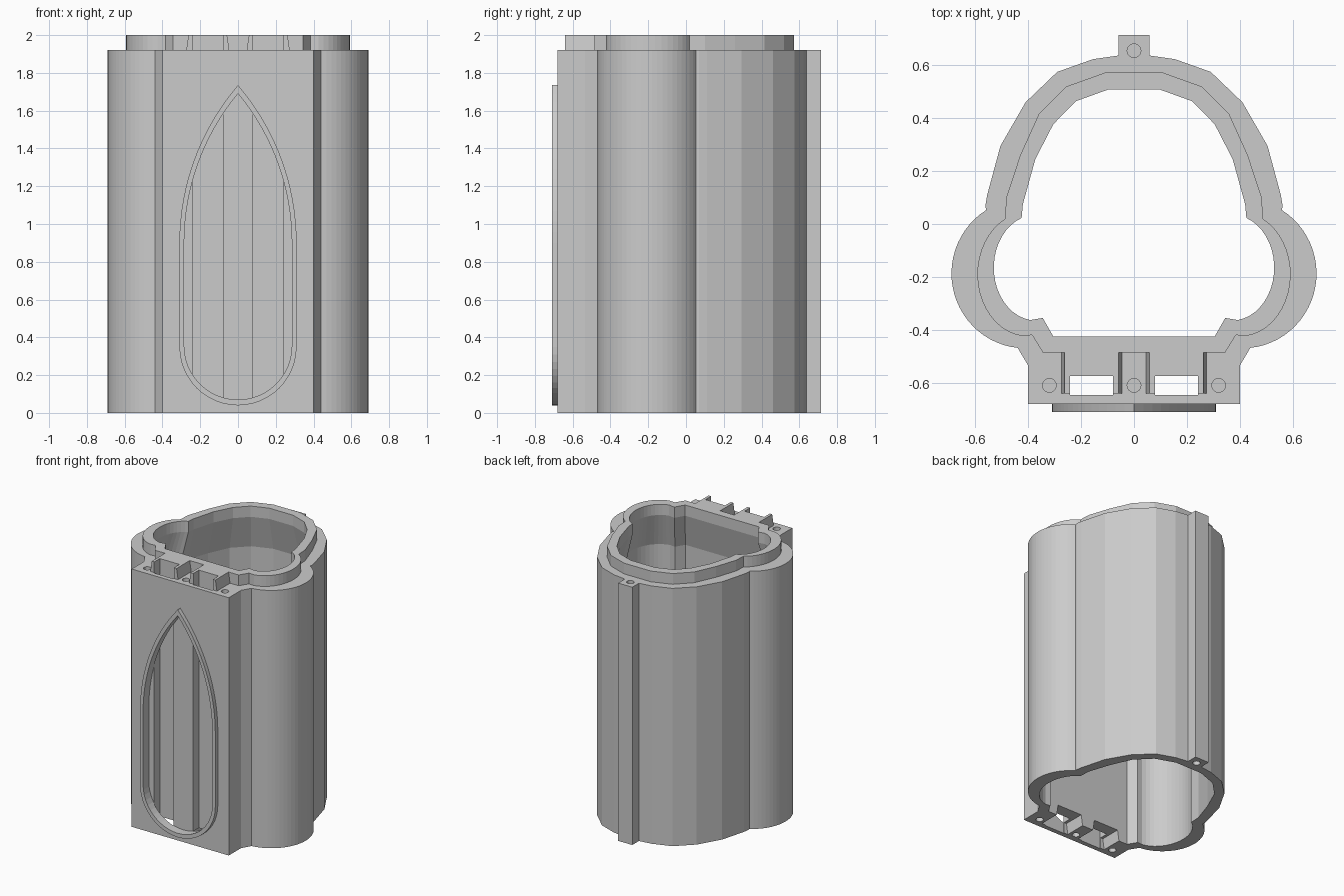
import bpy, bmesh, math
from mathutils import Matrix

cube = bpy.data.objects.get("Cube")
if cube:
    bpy.data.objects.remove(cube, do_unlink=True)

grey = bpy.data.materials.new("plain grey")
grey.use_nodes = True
COLOUR = (0.6, 0.6, 0.6, 1)
grey.diffuse_color = COLOUR
grey.node_tree.nodes["Principled BSDF"].inputs["Base Color"].default_value = COLOUR

SHELF, TOP = 1.92, 2.0


def loft(name, layers, upright=False):
    """Skin a closed solid through (outline, height) layers, along -y when upright."""
    bm = bmesh.new()
    rings = [[bm.verts.new((a, b, h)) for a, b in outline] for outline, h in layers]
    for low, high in zip(rings, rings[1:]):
        for i in range(len(low)):
            bm.faces.new((low[i - 1], low[i], high[i], high[i - 1]))
    bm.faces.new(rings[0])
    bm.faces.new(rings[-1])
    if upright:
        bmesh.ops.transform(bm, matrix=Matrix.Rotation(math.pi / 2, 4, "X"), verts=bm.verts)
    bmesh.ops.recalc_face_normals(bm, faces=bm.faces)
    mesh = bpy.data.meshes.new(name)
    bm.to_mesh(mesh)
    bm.free()
    mesh.materials.append(grey)
    obj = bpy.data.objects.new(name, mesh)
    bpy.context.collection.objects.link(obj)
    return obj


def prism(name, outline, low, high, upright=False):
    return loft(name, [(outline, low), (outline, high)], upright)


def combine(target, tool, operation):
    mod = target.modifiers.new(operation, "BOOLEAN")
    mod.operation, mod.solver, mod.object = operation, "EXACT", tool
    bpy.context.view_layer.objects.active = target
    bpy.ops.object.modifier_apply(modifier=mod.name)
    bpy.data.objects.remove(tool, do_unlink=True)


def mirrored(half):
    return half + [(-x, y) for x, y in reversed(half)]


def arc(cx, cy, rx, ry, start, end, steps):
    angles = [math.radians(start + (end - start) * i / steps) for i in range(steps + 1)]
    return [(cx + rx * math.cos(a), cy + ry * math.sin(a)) for a in angles]


def box(x0, x1, y0, y1):
    return [(x0, y0), (x1, y0), (x1, y1), (x0, y1)]


def lancet(half_width, bottom_centre, apex, spring=0.9):
    """Pointed window outline with a round foot."""
    rise = apex - spring
    c = (rise ** 2 - half_width ** 2) / (2 * half_width)
    sweep = math.degrees(math.atan2(rise, c))
    radius = half_width + c
    right = arc(0, bottom_centre, half_width, half_width, -90, 0, 12)
    right += arc(-c, spring, radius, radius, 0, sweep, 16)
    right[-1] = (0, apex)
    return right + [(-x, z) for x, z in reversed(right[1:-1])]


def joint_tab(side, base):
    """Tapered tab that fits both the top joint and the socket below."""
    wide = box(side * 0.16 - 0.114, side * 0.16 + 0.114, -0.64, -0.45)
    narrow = box(side * 0.16 - 0.102, side * 0.16 + 0.102, -0.64, -0.45)
    return loft("joint_tab", [(wide, base - 0.06), (wide, base), (narrow, base + 0.08)])


# Half outlines, from the front round to the back
outer = [(-0.40, -0.68), (-0.40, -0.535), (-0.44, -0.468)]
outer += arc(-0.41, -0.187, 0.28, 0.283, 258, 122, 24)
outer += [(-0.562, 0.068), (-0.555, 0.11), (-0.505, 0.295), (-0.41, 0.46), (-0.29, 0.575),
          (-0.155, 0.623), (-0.058, 0.637), (-0.058, 0.715)]
joint = [(-0.345, -0.485), (-0.385, -0.42)]
joint += arc(-0.40, -0.19, 0.192, 0.235, 262, 117, 18)
joint += [(-0.483, 0.1), (-0.43, 0.26), (-0.36, 0.415), (-0.255, 0.52), (-0.11, 0.572)]
inner = [(-0.305, -0.425), (-0.345, -0.355)]
inner += arc(-0.37, -0.165, 0.16, 0.2, 262, 110, 18)
inner += [(-0.42, 0.075), (-0.373, 0.245), (-0.305, 0.377), (-0.22, 0.464), (-0.098, 0.508)]
joint, inner = mirrored(joint), mirrored(inner)

# Body with the raised joint lip, its tabs and the window frame
body = prism("tube_body", mirrored(outer), 0, SHELF)
combine(body, prism("joint_lip", joint, 1.8, TOP), "UNION")
for side in (-1, 1):
    combine(body, joint_tab(side, SHELF), "UNION")
combine(body, prism("window_frame", lancet(0.31, 0.35, 1.735), 0.66, 0.71, True), "UNION")

# Cavity, narrowing below the lip, and the tab sockets underneath
combine(body, loft("cavity", [(joint, -0.1), (joint, 1.67), (inner, SHELF), (inner, 2.1)]),
        "DIFFERENCE")
for side in (-1, 1):
    combine(body, joint_tab(side, 0), "DIFFERENCE")

# Two slots behind the window, then the window opening
for x0, x1 in ((-0.242, -0.08), (0.08, 0.242)):
    combine(body, prism("slot", box(x0, x1, -0.646, -0.575), -0.1, 2.1), "DIFFERENCE")
combine(body, prism("window", lancet(0.285, 0.355, 1.69), 0.643, 0.8, True), "DIFFERENCE")

# Blind pin holes at both ends
for x, y in ((-0.32, -0.61), (0, -0.61), (0.32, -0.61), (0, 0.655)):
    for low, high in ((-0.1, 0.15), (SHELF - 0.15, 2.1)):
        hole = arc(x, y, 0.026, 0.026, 0, 337.5, 15)
        combine(body, prism("pin_hole", hole, low, high), "DIFFERENCE")
